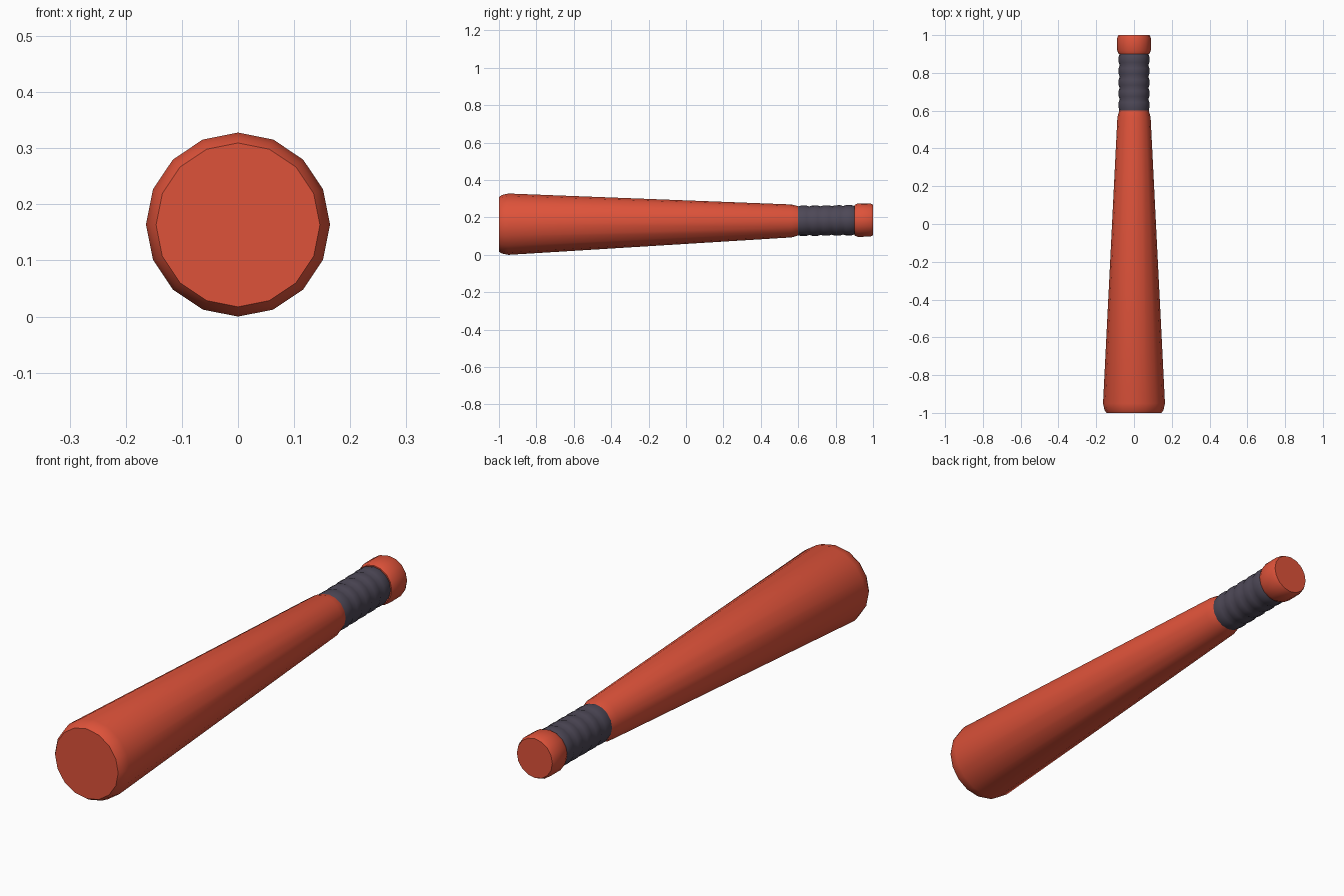
import bpy, bmesh, math

if "Cube" in bpy.data.objects:
    bpy.data.objects.remove(bpy.data.objects["Cube"])

SIDES = 16
SLOPE = 0.0115            # slight tilt of the bat lying on the ground


def axis_z(y):
    return 0.164 + SLOPE * (y + 0.95)


def material(name, rgb):
    m = bpy.data.materials.new(name)
    m.diffuse_color = (*rgb, 1)
    m.use_nodes = True
    m.node_tree.nodes["Principled BSDF"].inputs["Base Color"].default_value = m.diffuse_color
    return m


def lathe(name, profile, mat):
    """Closed 16-sided turned part along y; profile is (y, radius)."""
    bm = bmesh.new()
    rings = []
    for y, r in profile:
        ring = []
        for i in range(SIDES):
            a = 2 * math.pi * i / SIDES
            ring.append(bm.verts.new((r * math.sin(a), y, axis_z(y) + r * math.cos(a))))
        rings.append(ring)
    for a, b in zip(rings, rings[1:]):
        for i in range(SIDES):
            j = (i + 1) % SIDES
            bm.faces.new((a[i], a[j], b[j], b[i]))
    bm.faces.new(rings[0])
    bm.faces.new(rings[-1])
    bmesh.ops.recalc_face_normals(bm, faces=bm.faces)
    me = bpy.data.meshes.new(name)
    bm.to_mesh(me)
    bm.free()
    me.materials.append(mat)
    ob = bpy.data.objects.new(name, me)
    bpy.context.collection.objects.link(ob)
    bpy.ops.object.select_all(action='DESELECT')
    ob.select_set(True)
    bpy.context.view_layer.objects.active = ob
    bpy.ops.object.shade_smooth_by_angle(angle=math.radians(50))


red = material("red paint", (0.73, 0.085, 0.042))
dark = material("dark grip", (0.075, 0.065, 0.095))

# Tapered barrel with rounded end and small collar
lathe("barrel", [(-1, 0.146), (-0.985, 0.156), (-0.95, 0.164),
                 (0.565, 0.088), (0.60, 0.078)], red)

# Grip with five wrapped ridges
grip = [(0.595, 0.077)]
for k in range(5):
    y = 0.60 + 0.06 * k
    grip += [(y + 0.015, 0.081), (y + 0.045, 0.081), (y + 0.06, 0.076)]
lathe("grip", grip, dark)

# End knob
lathe("knob", [(0.90, 0.081), (0.918, 0.089), (0.985, 0.089), (1, 0.082)], red)
